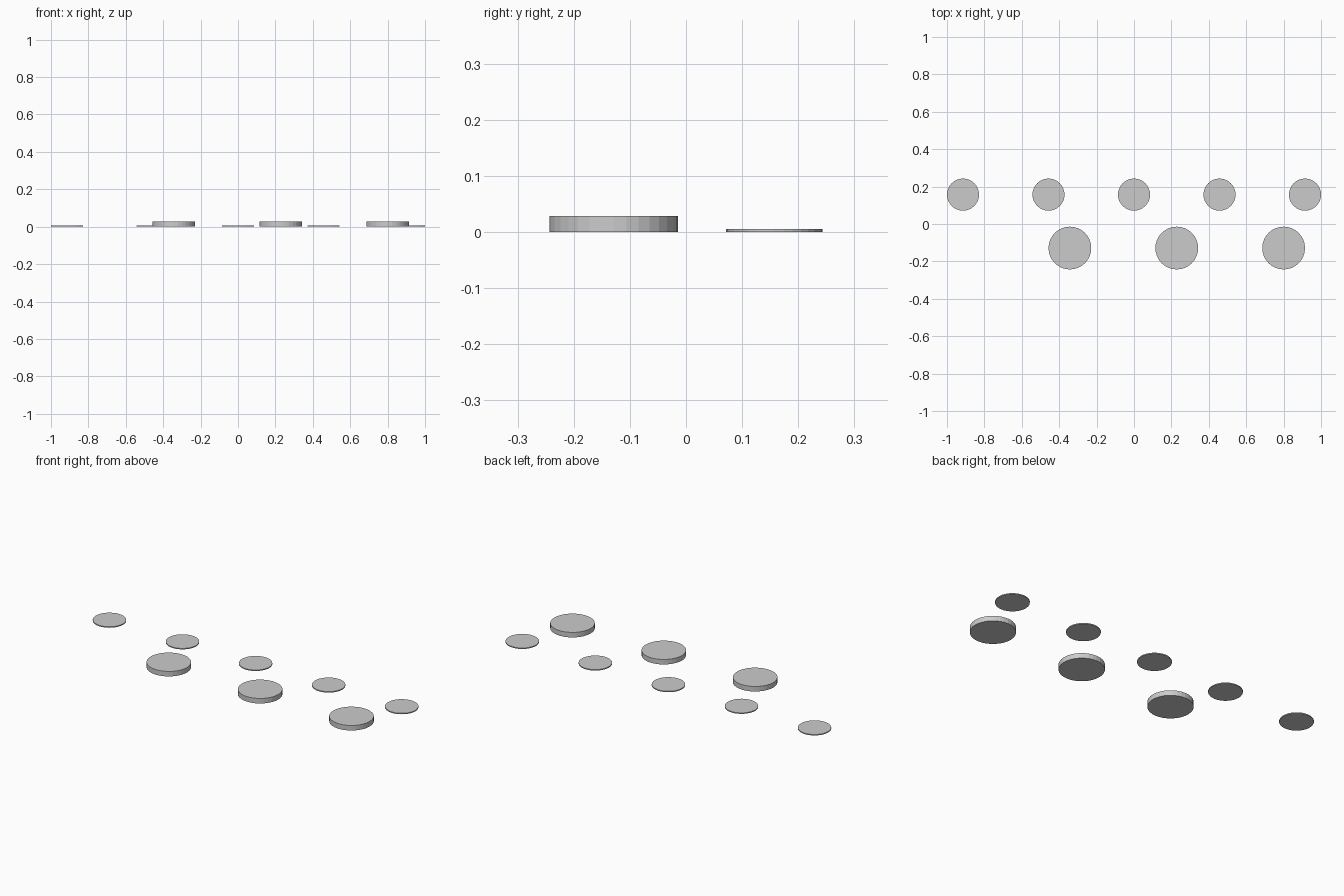
import bpy

if "Cube" in bpy.data.objects:
    bpy.data.objects.remove(bpy.data.objects["Cube"])

U = 2 / 350  # model unit


def disc(name, x, y, radius, height):
    bpy.ops.mesh.primitive_cylinder_add(
        vertices=32, radius=radius * U, depth=height * U,
        location=(x * U, y * U, height * U / 2))
    bpy.context.object.name = name


# Back row: five thin small discs
for i in range(5):
    disc(f"thin_disc_{i + 1}", -160 + 80 * i, 27.5, 15, 1)

# Front row: three thick large discs
for i in range(3):
    disc(f"thick_disc_{i + 1}", -60 + 100 * i, -22.5, 20, 5)
